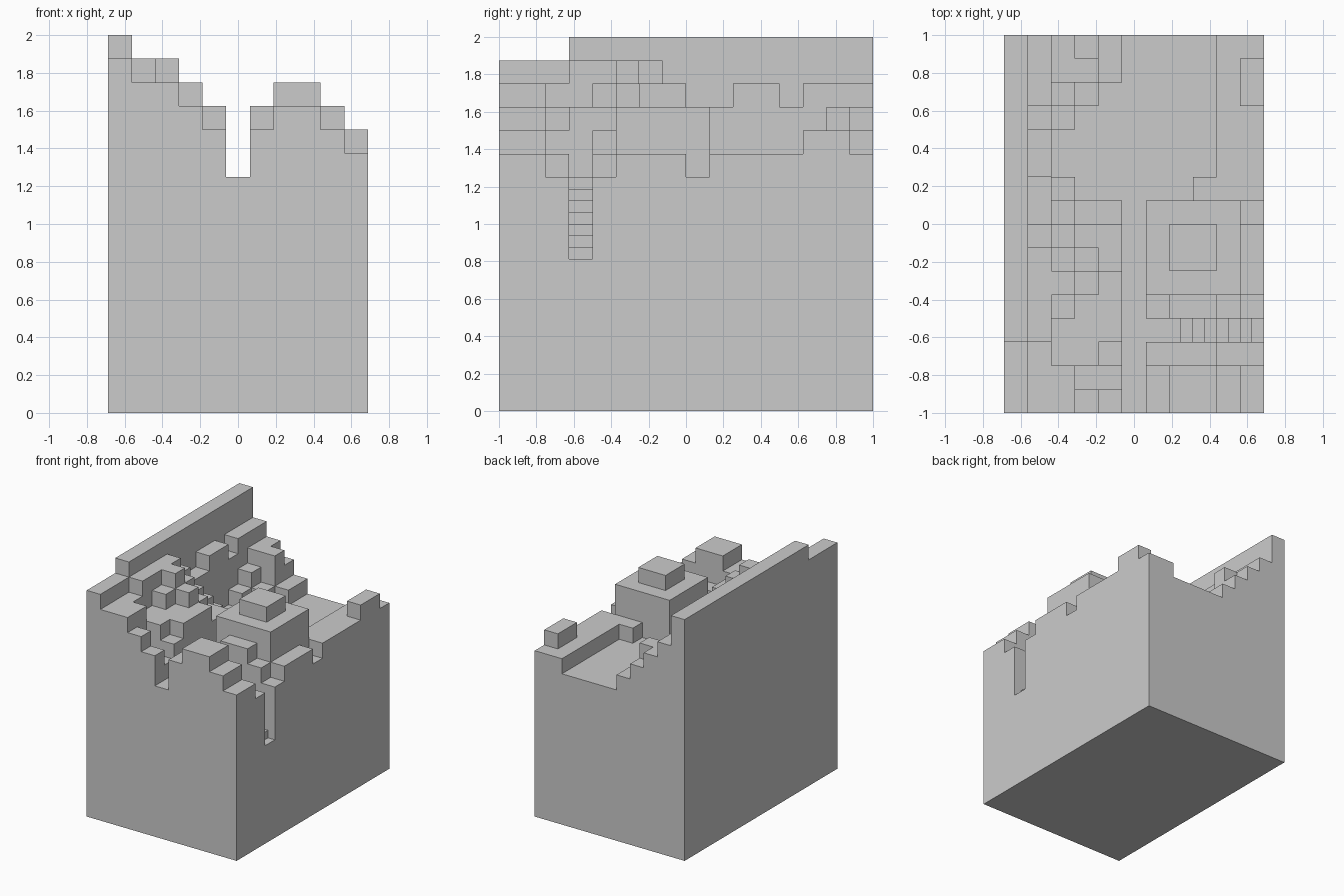
import bpy, bmesh
from mathutils import Vector

cube = bpy.data.objects.get("Cube")
if cube:
    bpy.data.objects.remove(cube, do_unlink=True)

U = 0.125                 # block size
COLS, ROWS = 11, 16       # blocks across and deep
FLOOR = 10                # channel floor, in blocks
X0, Y0 = -COLS * U / 2, -ROWS * U / 2

stone = bpy.data.materials.new("stone_grey")
stone.use_nodes = True
grey = (0.6, 0.6, 0.6, 1)
stone.diffuse_color = grey
stone.node_tree.nodes["Principled BSDF"].inputs["Base Color"].default_value = grey

# Ground heights on half-block columns, all starting as channel floor
height = {(i, j): FLOOR for i in range(COLS * 2) for j in range(ROWS)}


def fill(cols, rows, h):
    """Set ground height over a block range (end exclusive)."""
    for i in range(int(cols[0] * 2), int(cols[1] * 2)):
        for j in range(*rows):
            height[i, j] = h


def stack(col, start, heights):
    """Set one column of blocks from front to back."""
    for k, h in enumerate(heights):
        fill((col, col + 1), (start + k, start + k + 1), h)


def make_object(name, bm):
    mesh = bpy.data.meshes.new(name)
    bm.to_mesh(mesh)
    bm.free()
    mesh.materials.append(stone)
    obj = bpy.data.objects.new(name, mesh)
    bpy.context.collection.objects.link(obj)
    return obj


def box(name, cols, rows, levels):
    bm = bmesh.new()
    bmesh.ops.create_cube(bm, size=1)
    lo = Vector((X0 + cols[0] * U, Y0 + rows[0] * U, levels[0] * U))
    hi = Vector((X0 + cols[1] * U, Y0 + rows[1] * U, levels[1] * U))
    for v in bm.verts:
        v.co = Vector([(lo[k] + hi[k]) / 2 + v.co[k] * (hi[k] - lo[k]) for k in range(3)])
    return make_object(name, bm)


# Tall cliff wall on the right-hand side
fill((0, 1), (0, ROWS), 16)
fill((0, 1), (0, 3), 15)

# Front hillside, stepping down to the channel
fill((1, 3), (0, 3), 14)
fill((1, 2), (3, 7), 15)
fill((2, 5), (2, 6), 13)
fill((3, 5), (0, 2), 11)
stack(3, 0, [13])
stack(4, 0, [12, 11, 12])
stack(1, 7, [14, 13, 13])
stack(2, 4, [14, 15, 14, 13, 12, 11])
stack(3, 5, [14, 13, 12, 11])
stack(4, 6, [12, 12, 11])

# Rear hillside
fill((1, 2), (10, ROWS), 14)
stack(1, 12, [13])
stack(2, 12, [11, 12, 13, 13])
stack(3, 13, [11, 13, 12])
stack(4, 14, [11, 11])

# Low bank opposite the cliff
fill((9, 11), (5, ROWS), 11)
fill((8, 9), (5, 10), 11)
fill((10, 11), (13, 15), 12)
fill((10, 11), (8, 9), FLOOR)

# Front bank with its ledges
fill((6, 10), (0, 2), 12)
fill((7, 9), (0, 2), 13)
fill((10, 11), (0, 2), 11)
fill((6, 9), (2, 3), 11)
fill((6, 10), (4, 5), 11)
fill((7, 9), (4, 5), 12)

# Narrow stair descending to the side
for k in range(1, 8):
    fill((7 + k / 2, 7.5 + k / 2), (3, 4), FLOOR - k / 2)

# Skin the ground: tops, walls where neighbours are lower, and underside
bm = bmesh.new()


def quad(*pts):
    bm.faces.new([bm.verts.new((X0 + x * U, Y0 + y * U, z * U)) for x, y, z in pts])


for (i, j), h in height.items():
    a, b, c, d = i / 2, (i + 1) / 2, j, j + 1
    quad((a, c, h), (b, c, h), (b, d, h), (a, d, h))
    sides = (((i, j - 1), (a, c), (b, c)), ((i + 1, j), (b, c), (b, d)),
             ((i, j + 1), (b, d), (a, d)), ((i - 1, j), (a, d), (a, c)))
    for cell, p, q in sides:
        low = height.get(cell, 0)
        # Half-block slices keep neighbouring walls matched
        for s in range(int(low * 2), int(h * 2)):
            z, t = s / 2, (s + 1) / 2
            quad((*p, z), (*q, z), (*q, t), (*p, t))
    quad((a, d, 0), (b, d, 0), (b, c, 0), (a, c, 0))

bmesh.ops.remove_doubles(bm, verts=bm.verts[:], dist=0.001)
bmesh.ops.dissolve_limit(bm, angle_limit=0.01, verts=bm.verts[:], edges=bm.edges[:])
make_object("terraced_ground", bm)

# Square house with a raised roof block
box("house_body", (6, 10), (5, 9), (FLOOR, 13))
box("house_roof", (7, 9), (6, 8), (13, 14))
